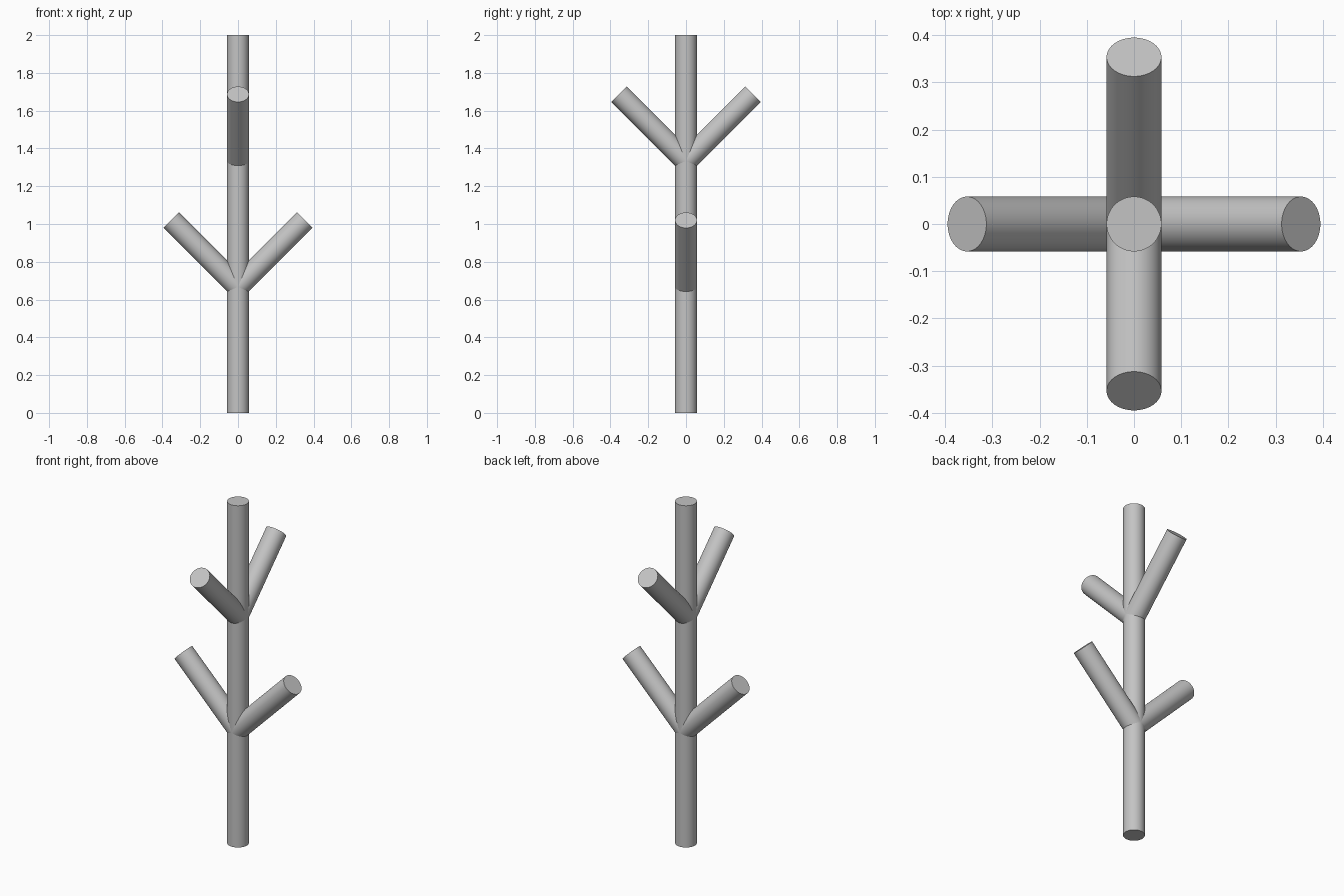
import bpy
from math import radians
from mathutils import Vector

cube = bpy.data.objects.get("Cube")
if cube:
    bpy.data.objects.remove(cube, do_unlink=True)

RADIUS = 0.058
HEIGHT = 2.0
BRANCH = 0.5

# Single plain grey
grey = bpy.data.materials.new("plain_grey")
grey.use_nodes = True
colour = (0.55, 0.55, 0.55, 1)
grey.diffuse_color = colour
grey.node_tree.nodes["Principled BSDF"].inputs["Base Color"].default_value = colour


def rod(name, start, direction, length):
    """Round rod with flat ends, running from start along direction."""
    direction = Vector(direction).normalized()
    bpy.ops.mesh.primitive_cylinder_add(
        vertices=64, radius=RADIUS, depth=length,
        location=Vector(start) + direction * length / 2,
        rotation=direction.to_track_quat('Z', 'Y').to_euler())
    obj = bpy.context.object
    obj.name = name
    obj.data.materials.append(grey)
    bpy.ops.object.shade_smooth_by_angle(angle=radians(30))
    return obj


# Upright trunk
rod("trunk", (0, 0, 0), (0, 0, 1), HEIGHT)

# Lower pair spreads sideways, upper pair front and back, all at 45 degrees
for side, name in ((1, "left"), (-1, "right")):
    rod("lower_branch_" + name, (0, 0, HEIGHT / 3), (side, 0, 1), BRANCH)
for side, name in ((-1, "front"), (1, "back")):
    rod("upper_branch_" + name, (0, 0, HEIGHT * 2 / 3), (0, side, 1), BRANCH)
